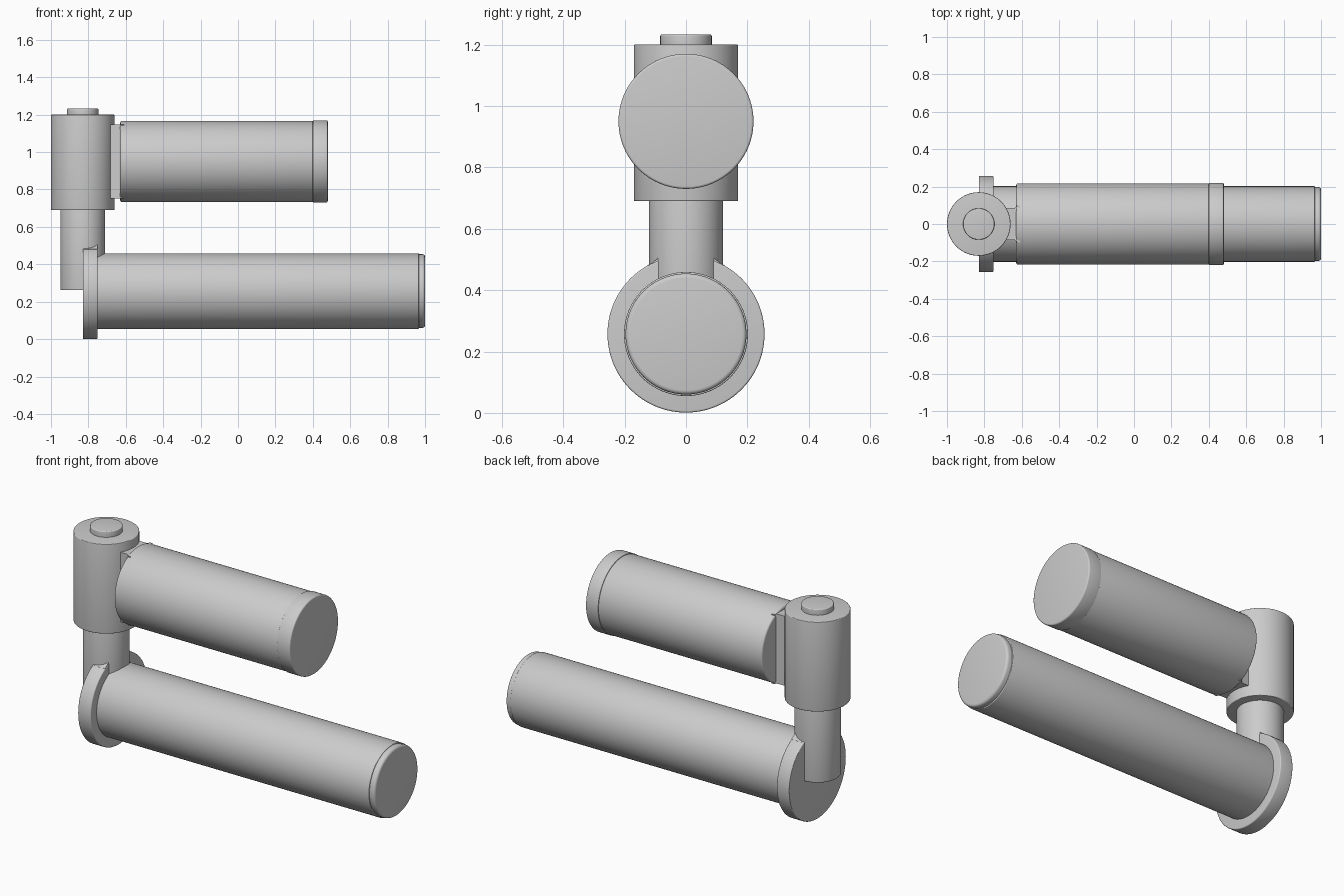
import bpy, bmesh, math
from mathutils import Matrix, Vector

if "Cube" in bpy.data.objects:
    bpy.data.objects.remove(bpy.data.objects["Cube"])


def finish(name, bm):
    bmesh.ops.recalc_face_normals(bm, faces=bm.faces)
    mesh = bpy.data.meshes.new(name)
    bm.to_mesh(mesh)
    bm.free()
    ob = bpy.data.objects.new(name, mesh)
    bpy.context.collection.objects.link(ob)
    bpy.ops.object.select_all(action='DESELECT')
    ob.select_set(True)
    bpy.context.view_layer.objects.active = ob
    bpy.ops.object.shade_smooth_by_angle(angle=math.radians(35))
    return ob


def lathe(name, profile, origin, axis='Z', steps=96):
    """Revolve (radius, distance) points around an axis through origin."""
    bm = bmesh.new()
    verts = [bm.verts.new((r, 0, t)) for r, t in profile]
    edges = [bm.edges.new(p) for p in zip(verts, verts[1:])]
    bmesh.ops.spin(bm, geom=verts + edges, axis=(0, 0, 1), cent=(0, 0, 0),
                   angle=math.tau, steps=steps)
    bmesh.ops.remove_doubles(bm, verts=bm.verts, dist=1e-5)
    turn = Matrix.Rotation(math.pi / 2, 4, 'Y') if axis == 'X' else Matrix()
    bm.transform(Matrix.Translation(origin) @ turn)
    return finish(name, bm)


def rounded(r, t0, t1, b0, b1):
    """Closed cylinder profile with rounded rims of radius b0 and b1."""
    a = [math.radians(d) for d in (0, 22.5, 45, 67.5, 90)]
    low = [(r - b0 + b0 * math.sin(k), t0 + b0 - b0 * math.cos(k)) for k in a]
    high = [(r - b1 + b1 * math.cos(k), t1 - b1 + b1 * math.sin(k)) for k in a]
    return [(0, t0)] + low + high + [(0, t1)]


def extrude(name, outline, vector):
    bm = bmesh.new()
    face = bm.faces.new([bm.verts.new(p) for p in outline])
    geo = bmesh.ops.extrude_face_region(bm, geom=[face])
    moved = [v for v in geo['geom'] if isinstance(v, bmesh.types.BMVert)]
    bmesh.ops.translate(bm, verts=moved, vec=Vector(vector))
    return finish(name, bm)


PIVOT_X, LOW_Z, HIGH_Z = -0.83, 0.257, 0.95

# Vertical pivot: stem, barrel and top pin
lathe("pivot_stem", rounded(0.12, 0.262, 0.72, 0.003, 0.003), (PIVOT_X, 0, 0))
lathe("pivot_barrel", rounded(0.17, 0.69, 1.20, 0.004, 0.004), (PIVOT_X, 0, 0))
lathe("pivot_pin", rounded(0.084, 1.18, 1.233, 0.003, 0.005), (PIVOT_X, 0, 0))

# Lower handle: flange, long tube and end cap
lathe("lower_flange", rounded(0.256, -0.83, -0.75, 0.004, 0.006), (0, 0, LOW_Z), 'X')
lathe("lower_tube", rounded(0.202, -0.78, 0.967, 0.002, 0.004), (0, 0, LOW_Z), 'X')
lathe("lower_end_cap", rounded(0.197, 0.95, 1.0, 0.002, 0.014), (0, 0, LOW_Z), 'X')

# Small fillets between the stem and the flange rim
for side, label in ((-1, "left"), (1, "right")):
    pts = [(0.06, 0.46), (0.06, 0.52), (0.085, 0.512), (0.094, 0.502),
           (0.108, 0.491), (0.125, 0.481), (0.12, 0.46)]
    extrude("stem_fillet_" + label, [(-0.825, side * y, z) for y, z in pts], (0.073, 0, 0))

# Upper handle: one body with a slightly raised end band
upper = rounded(0.217, -0.63, 0.40, 0.010, 0.001)[:-2]
band = rounded(0.220, 0.40, 0.48, 0.001, 0.008)[1:]
lathe("upper_tube", upper + band, (0, 0, HIGH_Z), 'X')

# Bracket joining the barrel to the upper handle, flared toward the tube
half = [(-0.73, 0.085), (-0.645, 0.085), (-0.636, 0.087), (-0.629, 0.092),
        (-0.625, 0.10), (-0.61, 0.10)]
outline = half + [(x, -y) for x, y in reversed(half)]
extrude("upper_bracket", [(x, y, 0.752) for x, y in outline], (0, 0, 0.396))
